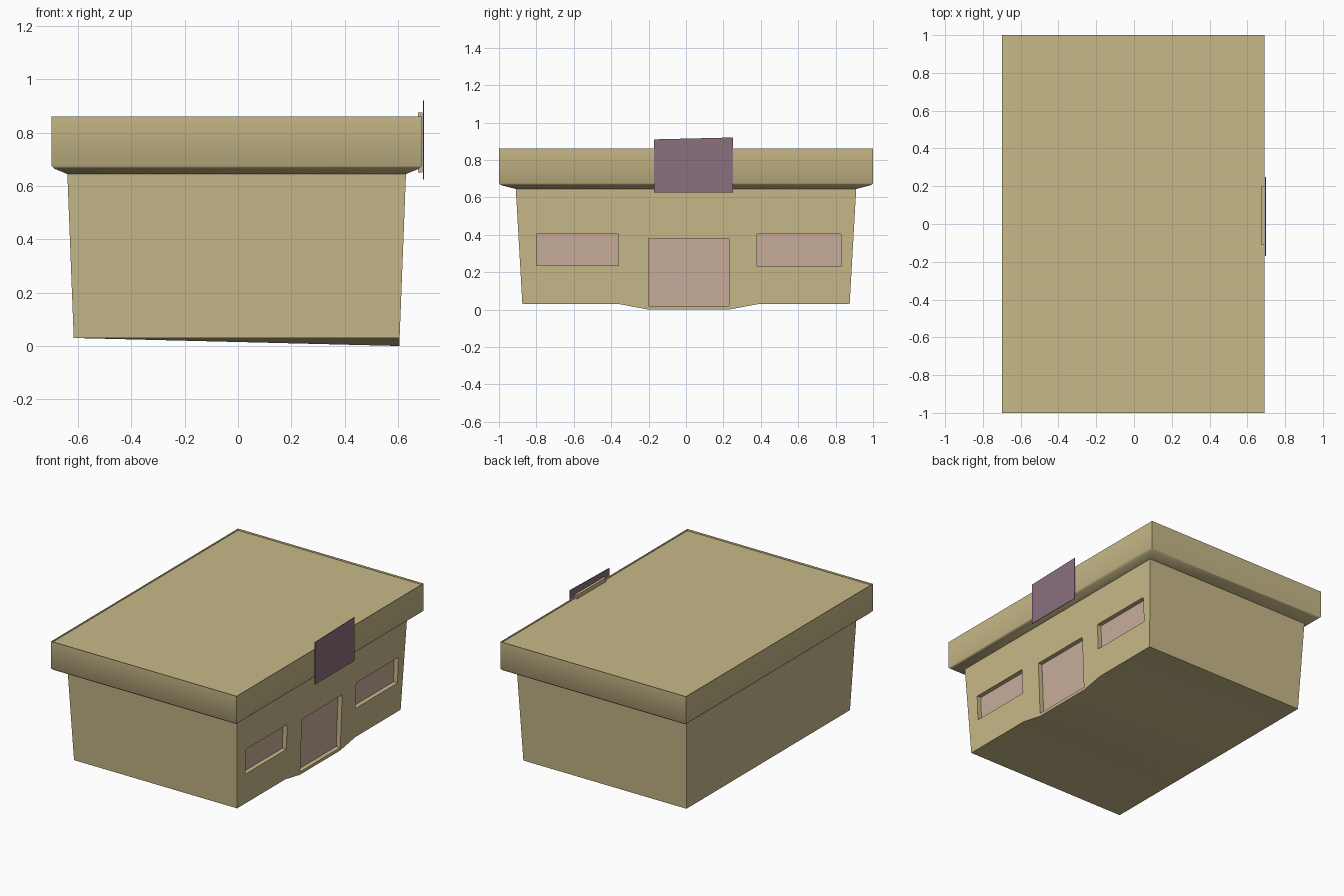
import bpy, bmesh, math
from mathutils import Vector

cube = bpy.data.objects.get("Cube")
if cube:
    bpy.data.objects.remove(cube, do_unlink=True)


def material(name, rgb):
    m = bpy.data.materials.new(name)
    m.use_nodes = True
    m.diffuse_color = (*rgb, 1)
    bsdf = m.node_tree.nodes["Principled BSDF"]
    bsdf.inputs["Base Color"].default_value = (*rgb, 1)
    bsdf.inputs["Roughness"].default_value = 0.9
    return m


TAN = material("sand plaster", (0.58, 0.49, 0.25))
PINK = material("dusty pink panel", (0.58, 0.42, 0.33))
PURPLE = material("muted purple sign", (0.26, 0.16, 0.205))
CX = -0.005  # building centre line


def finish(name, bm, mats, smooth=0):
    me = bpy.data.meshes.new(name)
    bm.to_mesh(me)
    bm.free()
    for m in mats:
        me.materials.append(m)
    ob = bpy.data.objects.new(name, me)
    bpy.context.collection.objects.link(ob)
    if smooth:
        bpy.ops.object.select_all(action="DESELECT")
        bpy.context.view_layer.objects.active = ob
        ob.select_set(True)
        bpy.ops.object.shade_smooth_by_angle(angle=math.radians(smooth))
    return ob


def ring(bm, hx, hy, z):
    return [bm.verts.new((CX + sx * hx, sy * hy, z))
            for sx, sy in ((-1, -1), (1, -1), (1, 1), (-1, 1))]


def box(name, lo, hi, mat):
    bm = bmesh.new()
    bmesh.ops.create_cube(bm, size=1)
    for v in bm.verts:
        v.co = Vector([(a + b) / 2 + c * (b - a) for a, b, c in zip(lo, hi, v.co)])
    return finish(name, bm, [mat])


# Walls: battered block whose floor dips towards the doorstep
BASE, TOP = 0.03, 0.645
bm = bmesh.new()
wall_x = lambda z: 0.61 + 0.025 * z / TOP
steps = [(-0.875, BASE), (-0.36, BASE), (-0.2, 0), (0.23, 0), (0.39, BASE), (0.875, BASE)]
front = [bm.verts.new((CX + wall_x(z), y, z)) for y, z in steps]
back = [bm.verts.new((CX - wall_x(BASE), y, BASE)) for y, z in steps]
top = ring(bm, wall_x(TOP), 0.91, TOP)
for i in range(len(steps) - 1):
    bm.faces.new((back[i], back[i + 1], front[i + 1], front[i]))
entrance = bm.faces.new(front + [top[2], top[1]])
bm.faces.new(back[::-1] + [top[0], top[3]])
bm.faces.new((back[0], front[0], top[1], top[0]))
bm.faces.new((front[-1], back[-1], top[3], top[2]))

# Door and windows: (y0, y1, z0, z1) openings pushed into the entrance wall
openings = [(-0.2, 0.23, 0.02, 0.38), (-0.8, -0.36, 0.235, 0.405), (0.38, 0.83, 0.23, 0.405)]
bm.normal_update()
for axis, k in ((1, 0), (2, 2)):
    for cut in sorted({o[k + i] for o in openings for i in (0, 1)}):
        faces = [f for f in bm.faces if abs(f.normal.x) > 0.9 and f.calc_center_median().x > 0]
        geom = set(faces)
        for f in faces:
            geom.update(f.edges)
            geom.update(f.verts)
        co, no = Vector(), Vector()
        co[axis], no[axis] = cut, 1
        bmesh.ops.bisect_plane(bm, geom=list(geom), dist=1e-5, plane_co=co, plane_no=no)
bmesh.ops.recalc_face_normals(bm, faces=bm.faces[:])
for y0, y1, z0, z1 in openings:
    panel = []
    for f in bm.faces:
        c = f.calc_center_median()
        if f.normal.x > 0.9 and y0 < c.y < y1 and z0 < c.z < z1:
            panel.append(f)
    ext = bmesh.ops.extrude_face_region(bm, geom=panel)["geom"]
    bmesh.ops.delete(bm, geom=[f for f in panel if f.is_valid], context="FACES_ONLY")
    for g in ext:
        if isinstance(g, bmesh.types.BMVert):
            g.co.x -= 0.03
        elif isinstance(g, bmesh.types.BMFace):
            g.material_index = 1
bmesh.ops.recalc_face_normals(bm, faces=bm.faces[:])
finish("walls", bm, [TAN, PINK], 20)

# Roof band: sloping soffit, rounded lower edge and a thin upstand
bm = bmesh.new()
profile = [(0.635, 0.91, TOP), (0.682, 0.987, 0.664), (0.695, 1, 0.676), (0.695, 1, 0.86)]
rings = [ring(bm, *p) for p in profile]
for a, b in zip(rings, rings[1:]):
    for i in range(4):
        j = (i + 1) % 4
        bm.faces.new((a[i], a[j], b[j], b[i]))
finish("roof_band", bm, [TAN], 50)

# Flat roof set just below the upstand
bm = bmesh.new()
bm.faces.new(ring(bm, 0.695, 1, 0.848))
finish("roof_deck", bm, [TAN])

# Sign with its mounting block on the entrance side
box("sign_mount", (0.675, -0.11, 0.65), (0.692, 0.2, 0.875), TAN)
sign = box("sign_board", (0.694, -0.17, 0.625), (0.698, 0.25, 0.92), PURPLE)
for v in sign.data.vertices:
    if v.co.z > 0.8 and v.co.y < 0:
        v.co.z -= 0.01
